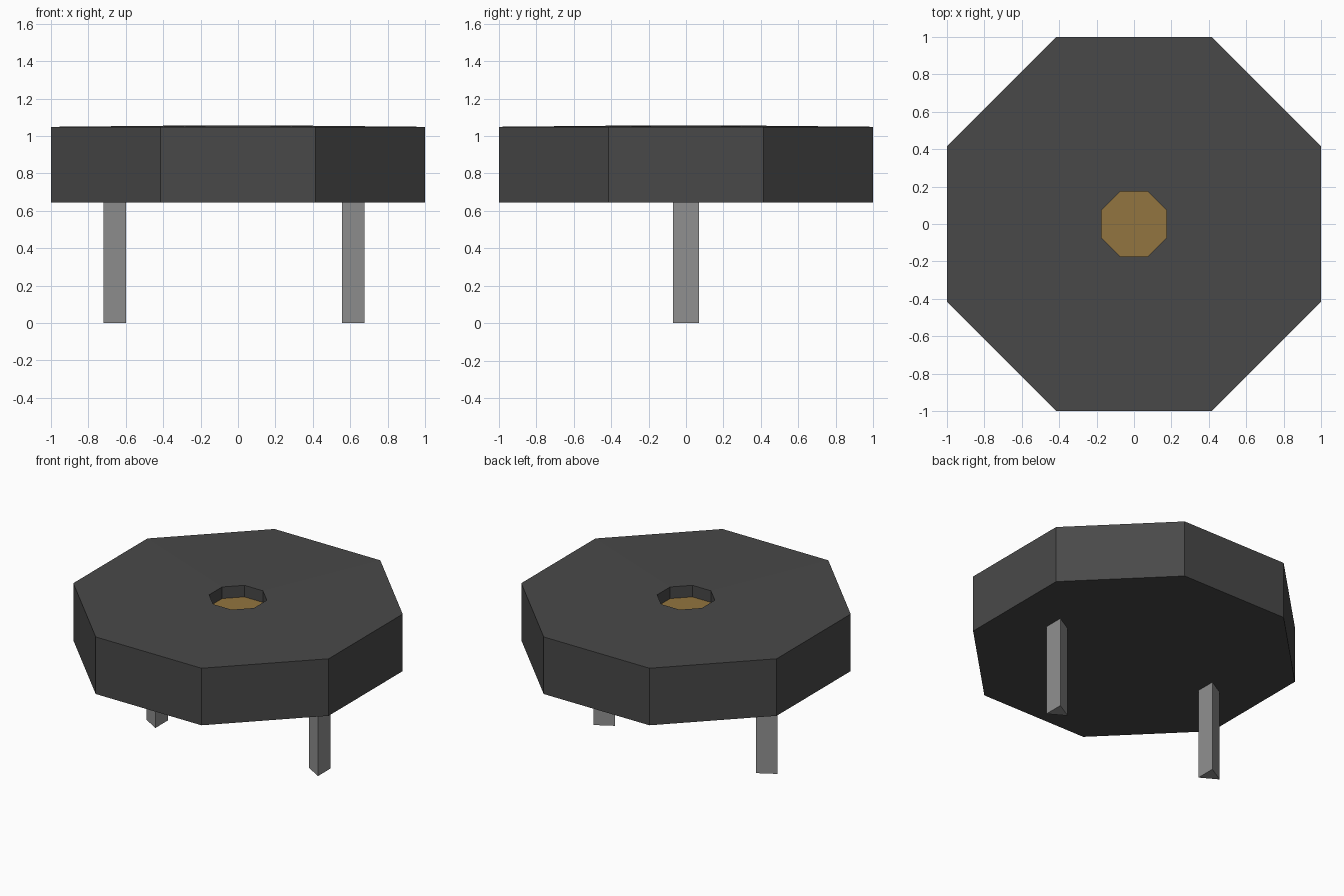
import bpy, bmesh, math

if "Cube" in bpy.data.objects:
    bpy.data.objects.remove(bpy.data.objects["Cube"])


def material(name, rgb):
    m = bpy.data.materials.new(name)
    m.diffuse_color = (*rgb, 1)
    m.use_nodes = True
    m.node_tree.nodes["Principled BSDF"].inputs["Base Color"].default_value = m.diffuse_color
    return m


dark = material("dark grey", (0.066, 0.066, 0.066))
steel = material("mid grey", (0.28, 0.28, 0.28))
gold = material("dull gold", (0.29, 0.178, 0.05))


def lathe(name, profile, sides, turn, centre, mats, cap_end=0):
    """Stack rings of (radius, z) with flat sides and cap both ends."""
    bm = bmesh.new()
    rings = []
    for r, z in profile:
        ring = []
        for i in range(sides):
            a = turn + 2 * math.pi * i / sides
            ring.append(bm.verts.new((centre[0] + r * math.cos(a),
                                      centre[1] + r * math.sin(a), z)))
        rings.append(ring)
    for lo, hi in zip(rings, rings[1:]):
        for i in range(sides):
            j = (i + 1) % sides
            bm.faces.new((lo[i], lo[j], hi[j], hi[i]))
    bm.faces.new(rings[0][::-1])
    bm.faces.new(rings[-1]).material_index = cap_end
    bm.normal_update()
    me = bpy.data.meshes.new(name)
    bm.to_mesh(me)
    bm.free()
    for m in mats:
        me.materials.append(m)
    ob = bpy.data.objects.new(name, me)
    bpy.context.collection.objects.link(ob)
    return ob


# Octagonal body with a barely domed top and a recess with a gold floor
corner = 1 / math.cos(math.pi / 8)
lathe("body", [(corner, 0.645), (corner, 1.049),
               (0.175 * corner, 1.057), (0.175 * corner, 0.975)],
      8, math.pi / 8, (0, 0), [dark, gold], cap_end=1)

# Two three-sided legs, both with a ridge facing -x
for side, x in (("left", -0.638), ("right", 0.635)):
    lathe(side + "_leg", [(0.08, 0), (0.08, 0.65)], 3, math.pi, (x, 0), [steel])
